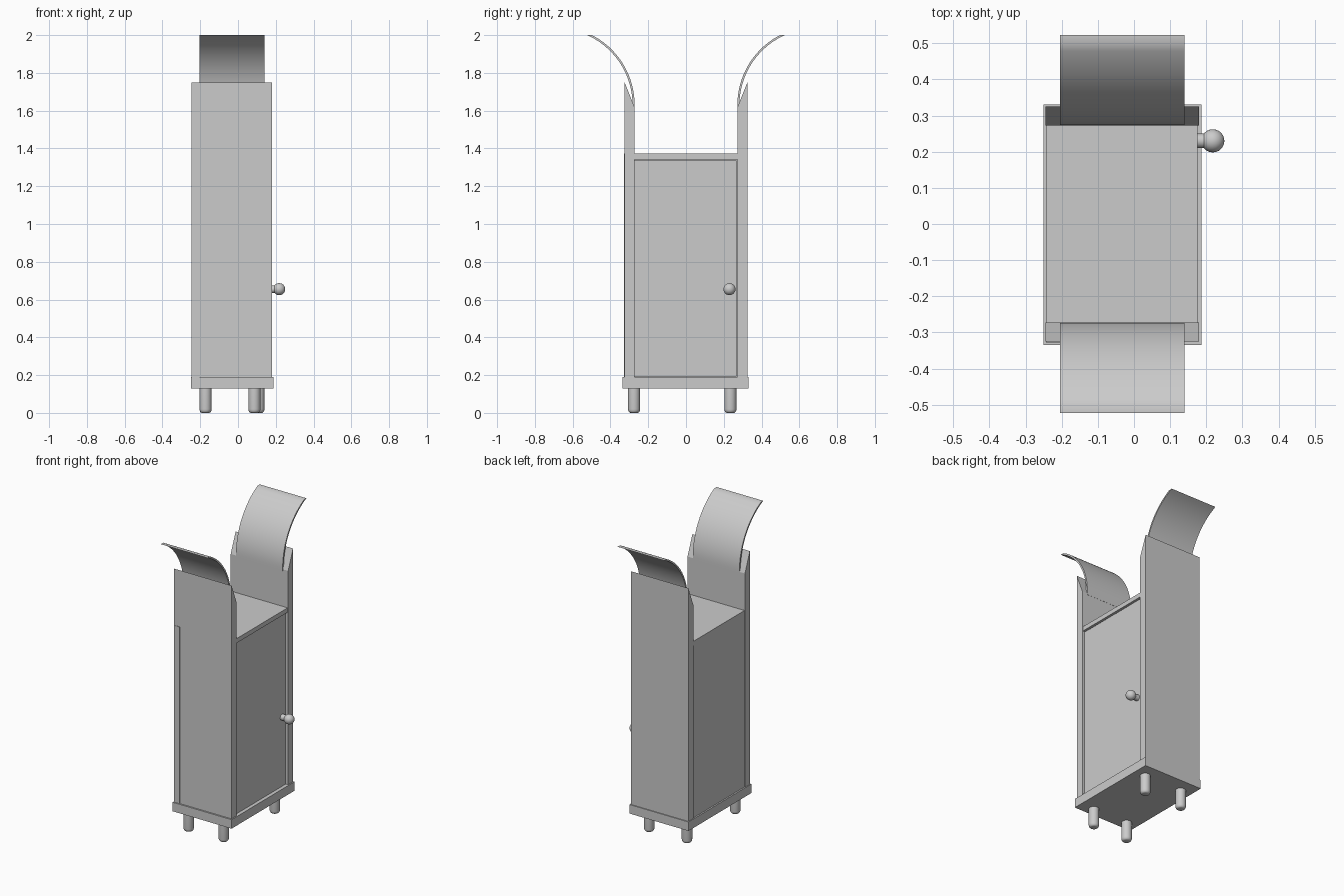
import bpy, bmesh, math
from mathutils import Matrix

if "Cube" in bpy.data.objects:
    bpy.data.objects.remove(bpy.data.objects["Cube"])


def make(name, bm):
    bmesh.ops.recalc_face_normals(bm, faces=bm.faces)
    me = bpy.data.meshes.new(name)
    bm.to_mesh(me)
    bm.free()
    ob = bpy.data.objects.new(name, me)
    bpy.context.collection.objects.link(ob)
    return ob


def box(name, x, y, z):
    bm = bmesh.new()
    bmesh.ops.create_cube(bm, size=1)
    for v in bm.verts:
        v.co = [a[0] if c < 0 else a[1] for a, c in zip((x, y, z), v.co)]
    return make(name, bm)


def extrude_x(name, profile, x0, x1):
    """Solid from a closed (y, z) profile, extruded along x."""
    bm = bmesh.new()
    f = bm.faces.new([bm.verts.new((x0, y, z)) for y, z in profile])
    r = bmesh.ops.extrude_face_region(bm, geom=[f])
    for v in r["geom"]:
        if isinstance(v, bmesh.types.BMVert):
            v.co.x = x1
    return make(name, bm)


def lathe(name, profile, matrix, n=20):
    """Solid of revolution from (radius, height) points, closed at both ends."""
    bm = bmesh.new()
    vs = [bm.verts.new((r, 0, h)) for r, h in profile]
    es = [bm.edges.new(p) for p in zip(vs, vs[1:])]
    bmesh.ops.spin(bm, geom=vs + es, cent=(0, 0, 0), axis=(0, 0, 1),
                   angle=math.tau, steps=n)
    bmesh.ops.remove_doubles(bm, verts=bm.verts, dist=1e-5)
    bm.transform(matrix)
    return smooth(make(name, bm))


def smooth(ob):
    bpy.ops.object.select_all(action='DESELECT')
    ob.select_set(True)
    bpy.context.view_layer.objects.active = ob
    bpy.ops.object.shade_smooth_by_angle(angle=math.radians(35))
    return ob


# Cabinet: base, carcass, top and recessed door
box("base_plinth", (-0.25, 0.187), (-0.335, 0.331), (0.13, 0.19))
box("cabinet_body", (-0.24, 0.15), (-0.28, 0.28), (0.185, 1.35))
box("cabinet_top", (-0.242, 0.176), (-0.278, 0.278), (1.342, 1.372))
box("door", (0.145, 0.165), (-0.272, 0.268), (0.192, 1.337))
box("back_board_edge", (-0.244, -0.203), (-0.328, -0.30), (0.185, 1.372))

# Tall end panels with slanted tops, and the curved flaps above them
cy, cz = 0.688, 1.63
r_in, r_out, n = 0.405, 0.416, 20


def arc(r):
    end = math.asin((2.0 - cz) / r)
    return [(cy - r * math.cos(end * i / n), cz + r * math.sin(end * i / n))
            for i in range(n + 1)]


panel = [(0.273, 0.185), (0.325, 0.185), (0.325, 1.75), (0.273, 1.62)]
flap = [(cy - r_out, 1.61)] + arc(r_out) + arc(r_in)[::-1] + [(cy - r_in, 1.61)]
for side, s in (("front", -1), ("back", 1)):
    extrude_x(side + "_panel", [(s * y, z) for y, z in panel], -0.245, 0.18)
    smooth(extrude_x(side + "_flap", [(s * y, z) for y, z in flap], -0.205, 0.14))

# Round feet with softened bottoms
foot = [(0, 0)] + [(0.018 + 0.014 * math.sin(a), 0.02 * (1 - math.cos(a)))
                   for a in (i * math.pi / 8 for i in range(5))] + [(0.032, 0.14), (0, 0.14)]
for name, x, y in (("front_left", -0.172, -0.275), ("front_right", 0.087, -0.275),
                   ("back_left", -0.172, 0.235), ("back_right", 0.108, 0.235)):
    lathe(name + "_foot", foot, Matrix.Translation((x, y, 0)))

# Door knob: stem and ball along +x
to_x = Matrix.Translation((0, 0.23, 0.655)) @ Matrix.Rotation(math.pi / 2, 4, 'Y')
lathe("knob_stem", [(0, 0.16), (0.02, 0.16), (0.02, 0.205), (0, 0.205)], to_x)
ball = [(0.032 * math.sin(i * math.pi / 12), 0.218 - 0.032 * math.cos(i * math.pi / 12))
        for i in range(13)]
lathe("knob_ball", ball, to_x, 24)
